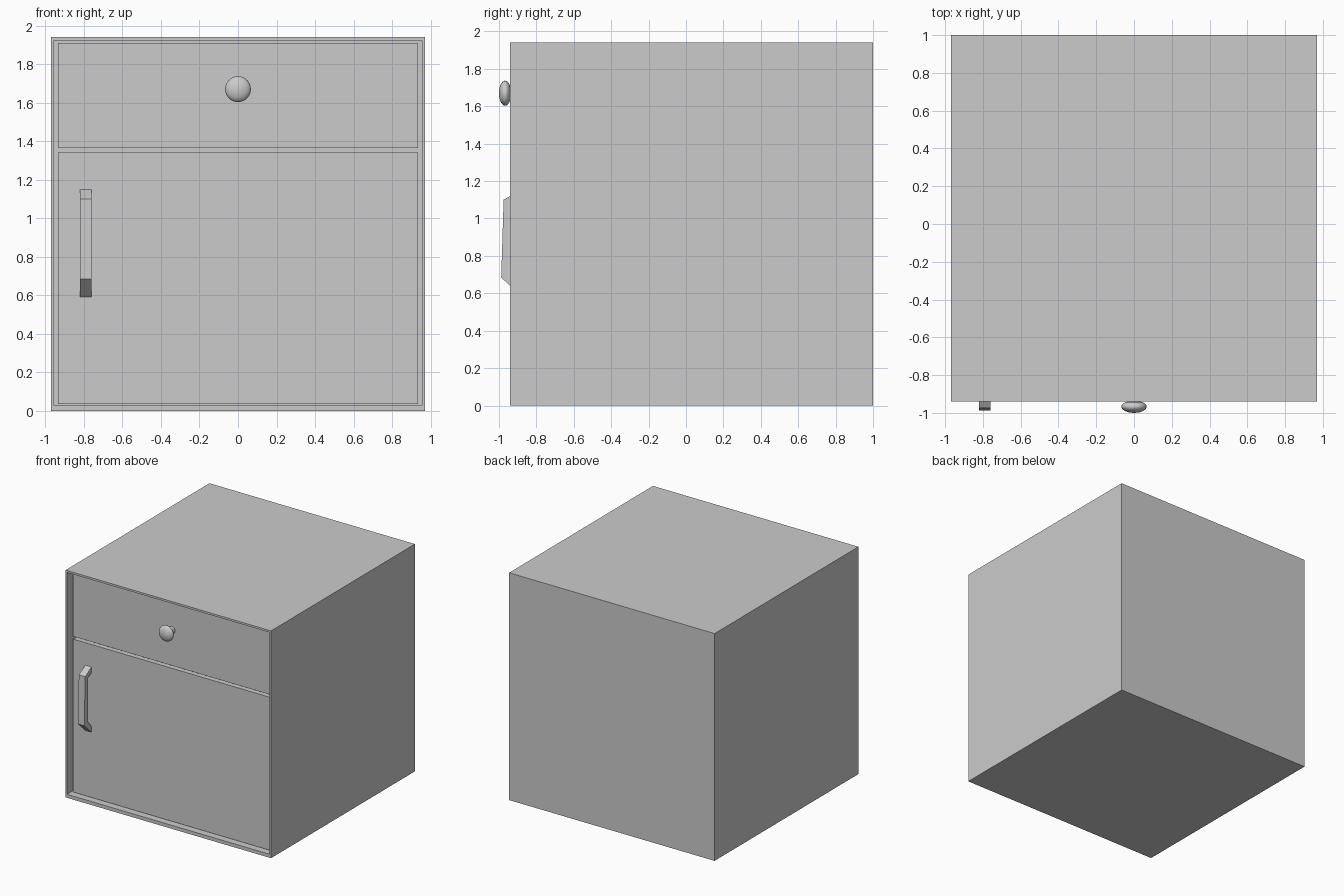
import bpy, bmesh, math

if "Cube" in bpy.data.objects:
    bpy.data.objects.remove(bpy.data.objects["Cube"])


def finish(name, bm):
    bmesh.ops.recalc_face_normals(bm, faces=bm.faces[:])
    me = bpy.data.meshes.new(name)
    bm.to_mesh(me)
    bm.free()
    ob = bpy.data.objects.new(name, me)
    bpy.context.collection.objects.link(ob)
    return ob


def add_box(bm, lo, hi):
    verts = bmesh.ops.create_cube(bm, size=1)["verts"]
    for v in verts:
        for i in range(3):
            v.co[i] = (lo[i] + hi[i]) / 2 + v.co[i] * (hi[i] - lo[i])
    return verts


def box(name, lo, hi):
    bm = bmesh.new()
    add_box(bm, lo, hi)
    return finish(name, bm)


W, FRONT, BACK, H = 0.97, -0.94, 1.0, 1.94
FACE = -0.89      # recessed plane of the door and drawer fronts
PANEL_BACK = -0.85

# cabinet shell: one box whose front face is inset and pushed inwards
bm = bmesh.new()
add_box(bm, (-W, FRONT, 0), (W, BACK, H))
front = min(bm.faces, key=lambda f: f.calc_center_median().y)
bmesh.ops.inset_region(bm, faces=[front], thickness=0.02)
for v in front.verts:
    v.co.z = 0.03 if v.co.z < 1 else H - 0.017
ext = bmesh.ops.extrude_discrete_faces(bm, faces=[front])["faces"][0]
for v in ext.verts:
    v.co.y = BACK - 0.02
finish("cabinet_shell", bm)

# recessed fronts
box("drawer_front", (-0.933, FACE, 1.365), (0.933, PANEL_BACK, 1.91))
box("door", (-0.933, FACE, 0.036), (0.933, PANEL_BACK, 1.342))

# door handle: angular arched profile (y, z) extruded sideways
profile = [(FACE, 1.15), (-0.975, 1.10), (-0.988, 0.685), (FACE, 0.593),
           (FACE, 0.64), (-0.936, 0.70), (-0.936, 1.075), (FACE, 1.10)]
bm = bmesh.new()
face = bm.faces.new([bm.verts.new((-0.82, y, z)) for y, z in profile])
ext = bmesh.ops.extrude_face_region(bm, geom=[face])["geom"]
for v in ext:
    if isinstance(v, bmesh.types.BMVert):
        v.co.x = -0.76
finish("door_handle", bm)

# drawer knob: flattened ball on a short stem, lathed about the y axis
SEG, RINGS = 24, 12
pts = [(0.03, FACE + 0.005), (0.03, -0.94)]
for i in range(3, RINGS + 1):
    a = math.pi * i / RINGS
    pts.append((0.067 * math.sin(a), -0.967 + 0.033 * math.cos(a)))
bm = bmesh.new()
verts = [bm.verts.new((r, y, 1.67)) for r, y in pts]
edges = [bm.edges.new(p) for p in zip(verts, verts[1:])]
bmesh.ops.spin(bm, geom=verts + edges, cent=(0, 0, 1.67), axis=(0, 1, 0),
               angle=2 * math.pi, steps=SEG, use_merge=True)
bmesh.ops.remove_doubles(bm, verts=bm.verts[:], dist=0.0005)
knob = finish("drawer_knob", bm)
bpy.context.view_layer.objects.active = knob
knob.select_set(True)
bpy.ops.object.shade_smooth_by_angle(angle=math.radians(45))
